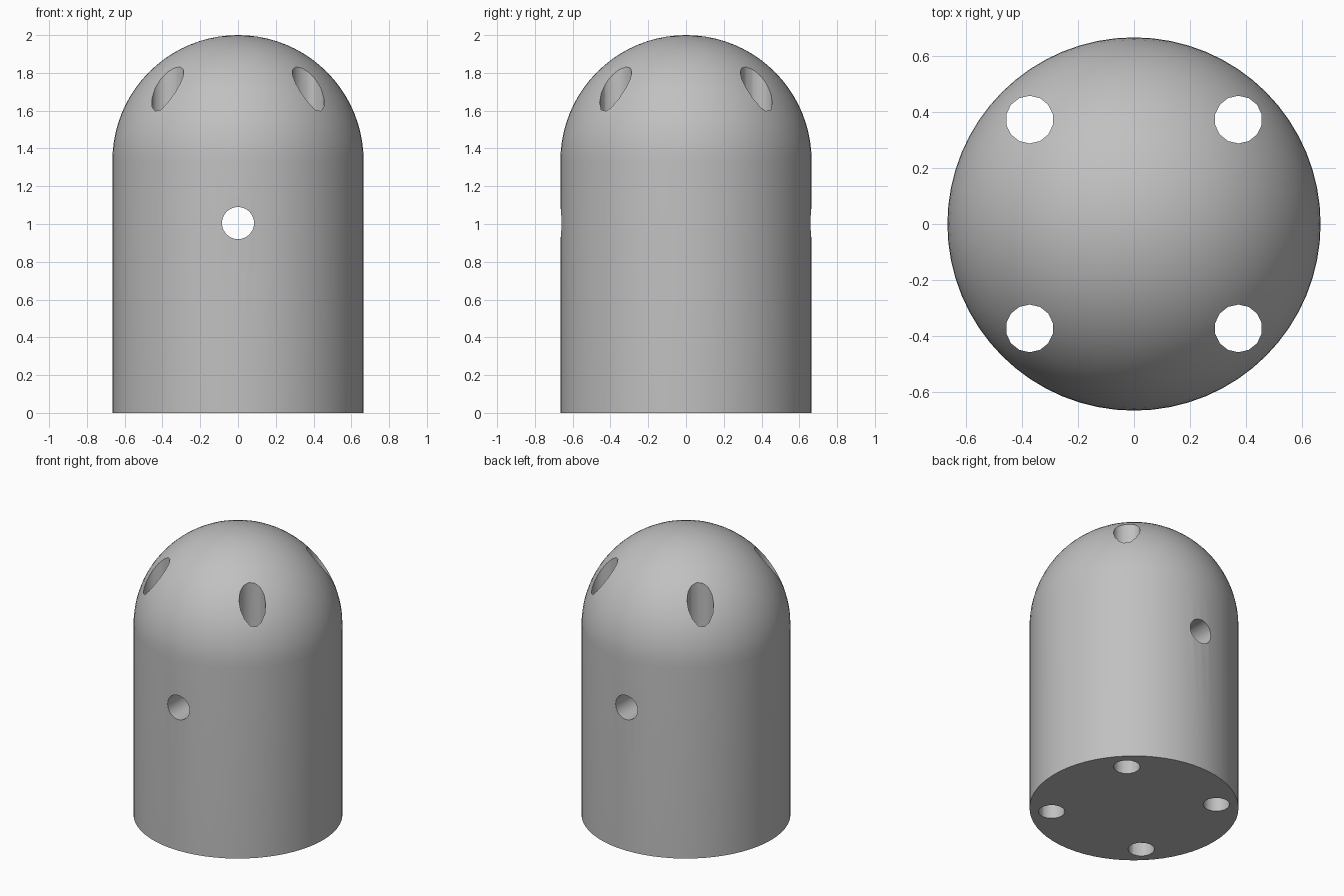
import bpy, bmesh, math
from mathutils import Matrix

cube = bpy.data.objects.get("Cube")
if cube:
    bpy.data.objects.remove(cube, do_unlink=True)

RADIUS, SHOULDER = 0.665, 1.335
HOLE_RADIUS, HOLE_OFFSET = 0.085, 0.372

grey = bpy.data.materials.new("plain_grey")
grey.use_nodes = True
colour = (0.53, 0.53, 0.53, 1)
grey.diffuse_color = colour
grey.node_tree.nodes["Principled BSDF"].inputs["Base Color"].default_value = colour


def make_object(name, bm):
    mesh = bpy.data.meshes.new(name)
    bmesh.ops.recalc_face_normals(bm, faces=bm.faces)
    bm.to_mesh(mesh)
    bm.free()
    mesh.materials.append(grey)
    obj = bpy.data.objects.new(name, mesh)
    bpy.context.collection.objects.link(obj)
    return obj


def drill(name, matrix, sides):
    bm = bmesh.new()
    bmesh.ops.create_cone(bm, cap_ends=True, segments=sides, radius1=HOLE_RADIUS,
                          radius2=HOLE_RADIUS, depth=5, matrix=matrix)
    obj = make_object(name, bm)
    obj.hide_render = True
    return obj


# Domed body: spin a half profile around the vertical axis
bm = bmesh.new()
STEPS = 20
profile = [(0, 0), (RADIUS, 0)]
for i in range(STEPS + 1):
    a = math.pi / 2 * i / STEPS
    profile.append((RADIUS * math.cos(a), SHOULDER + RADIUS * math.sin(a)))
verts = [bm.verts.new((r, 0, z)) for r, z in profile]
edges = [bm.edges.new(pair) for pair in zip(verts, verts[1:])]
bmesh.ops.spin(bm, geom=verts + edges, axis=(0, 0, 1), cent=(0, 0, 0),
               angle=math.tau, steps=64)
bmesh.ops.remove_doubles(bm, verts=bm.verts, dist=0.0001)
body = make_object("domed_body", bm)

# Four upright bores and one bore from front to back
drills = [drill("upright_drill", Matrix.Translation((x, y, 1)), 14)
          for x in (-HOLE_OFFSET, HOLE_OFFSET) for y in (-HOLE_OFFSET, HOLE_OFFSET)]
drills.append(drill("cross_drill", Matrix.Translation((0, 0, 1.005))
                    @ Matrix.Rotation(math.pi / 2, 4, "X"), 32))

bpy.context.view_layer.objects.active = body
body.select_set(True)
for cutter in drills:
    cut = body.modifiers.new("bore", "BOOLEAN")
    cut.operation = "DIFFERENCE"
    cut.solver = "EXACT"
    cut.object = cutter
    bpy.ops.object.modifier_apply(modifier=cut.name)
for cutter in drills:
    bpy.data.objects.remove(cutter, do_unlink=True)

bpy.ops.object.shade_smooth_by_angle(angle=math.radians(35))
